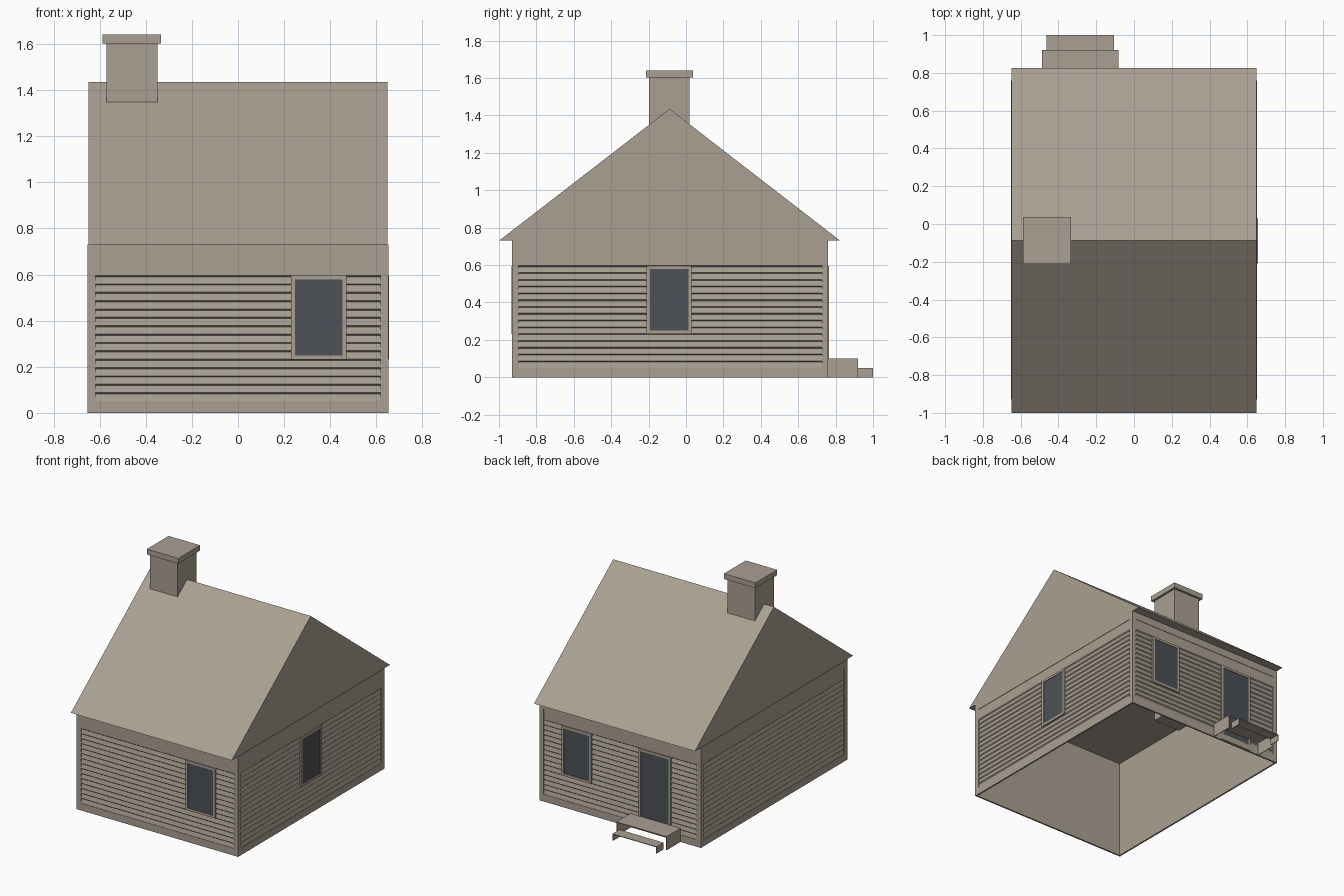
import bpy, bmesh, math
from mathutils import Matrix, Vector

cube = bpy.data.objects.get("Cube")
if cube:
    bpy.data.objects.remove(cube, do_unlink=True)


def material(name, color):
    m = bpy.data.materials.new(name)
    m.use_nodes = True
    m.diffuse_color = color
    bsdf = m.node_tree.nodes["Principled BSDF"]
    bsdf.inputs["Base Color"].default_value = color
    bsdf.inputs["Roughness"].default_value = 0.9
    return m


TAN = material("weathered tan", (0.40, 0.35, 0.29, 1))
GLASS = material("dark slate glass", (0.074, 0.083, 0.093, 1))


def finish(name, bm, mat, matrix=Matrix()):
    bmesh.ops.recalc_face_normals(bm, faces=bm.faces)
    mesh = bpy.data.meshes.new(name)
    bm.to_mesh(mesh)
    bm.free()
    mesh.transform(matrix)
    mesh.materials.append(mat)
    obj = bpy.data.objects.new(name, mesh)
    bpy.context.collection.objects.link(obj)
    return obj


def add_box(bm, x, y, z):
    size = [b - a for a, b in (x, y, z)]
    mid = [(a + b) / 2 for a, b in (x, y, z)]
    bmesh.ops.create_cube(bm, size=1, matrix=Matrix.Translation(mid) @ Matrix.Diagonal((*size, 1)))


def boxes(name, items, mat=TAN, matrix=Matrix()):
    bm = bmesh.new()
    for item in items:
        add_box(bm, *item)
    return finish(name, bm, mat, matrix)


def extrude_profile(name, points, x0, x1, closed, matrix=Matrix()):
    """Sweep a (y, z) profile along x."""
    bm = bmesh.new()
    a = [bm.verts.new((x0, y, z)) for y, z in points]
    b = [bm.verts.new((x1, y, z)) for y, z in points]
    n = len(points)
    for i in range(n if closed else n - 1):
        j = (i + 1) % n
        bm.faces.new((a[i], a[j], b[j], b[i]))
    if closed:
        bm.faces.new(a)
        bm.faces.new(b)
    return finish(name, bm, TAN, matrix)


HALF_X, HALF_Y, MID_Y, EAVE = 0.652, 0.845, -0.085, 0.73
DEPTH, CORNER, SILL, FRIEZE = 0.012, 0.034, 0.052, 0.675
PITCH, BOARDS = 0.0363, 15

# Clapboard profile, each board lapping over the one below
siding = []
for i in range(BOARDS):
    z = SILL + i * PITCH
    siding += [(0.003, z), (0.010, z + PITCH - 0.006)]
siding += [(0.003, SILL + BOARDS * PITCH), (0.003, FRIEZE)]


def opening(name, x0, x1, z0, z1, matrix):
    """Trim frame with a flat pane inside it."""
    t = 0.017
    y = (-0.004, DEPTH)
    boxes(name + "_frame", [
        ((x0, x0 + t), y, (z0, z1)), ((x1 - t, x1), y, (z0, z1)),
        ((x0 + t, x1 - t), y, (z0, z0 + t)), ((x0 + t, x1 - t), y, (z1 - t, z1))], TAN, matrix)
    boxes(name + "_pane", [((x0 + t, x1 - t), (0, 0.008), (z0 + t, z1 - t))], GLASS, matrix)


def wall(side, turn, half, dist, openings=()):
    m = (Matrix.Translation((0, MID_Y, 0)) @ Matrix.Rotation(math.radians(turn), 4, 'Z')
         @ Matrix.Translation((0, -dist, 0)))
    inner, y = half - CORNER, (0, DEPTH)
    boxes(side + "_trim", [
        ((-half, -inner), y, (0, EAVE)), ((inner, half), y, (0, EAVE)),
        ((-inner, inner), y, (0, SILL)), ((-inner, inner), y, (FRIEZE, EAVE))], TAN, m)
    extrude_profile(side + "_siding", siding, -inner, inner, False, m)
    for kind, center, width, z0 in openings:
        opening(side + "_" + kind, center - width / 2, center + width / 2, z0, 0.595, m)


# Four walls with their windows and the back door
wall("front", 0, HALF_X, HALF_Y, [("window", 0.35, 0.24, 0.232)])
wall("right", 90, HALF_Y, HALF_X, [("window", -0.005, 0.24, 0.232)])
wall("back", 180, HALF_X, HALF_Y, [("window", -0.35, 0.24, 0.232), ("door", 0.28, 0.26, 0.005)])
wall("left", 270, HALF_Y, HALF_X)

# Inner wall lining, open below
bm = bmesh.new()
ix, iy = HALF_X - DEPTH, HALF_Y - DEPTH
add_box(bm, (-ix, ix), (MID_Y - iy, MID_Y + iy), (0, EAVE))
bm.normal_update()
caps = [f for f in bm.faces if abs(f.normal.z) > 0.5]
bmesh.ops.delete(bm, geom=caps, context='FACES')
finish("wall_lining", bm, TAN)

# Gabled roof with a flat ceiling
extrude_profile("roof", [(-1.0, EAVE), (0.825, EAVE), (-0.0875, 1.435)], -0.649, 0.649, True)

# Chimney reaching just below the ceiling
boxes("chimney_shaft", [((-0.57, -0.35), (-0.198, 0.02), (0.65, 1.605))])
boxes("chimney_cap", [((-0.587, -0.333), (-0.213, 0.038), (1.602, 1.641))])


# Hollow back steps: a tread on two side panels
def step(name, x0, x1, y0, y1, top):
    t = 0.005
    boxes(name, [
        ((x0, x1), (y0, y1), (top - t, top)),
        ((x0, x0 + t), (y0, y1), (0, top - t)),
        ((x1 - t, x1), (y0, y1), (0, top - t))])


step("upper_step", -0.487, -0.083, 0.76, 0.92, 0.1)
step("lower_step", -0.463, -0.107, 0.92, 1.0, 0.05)
